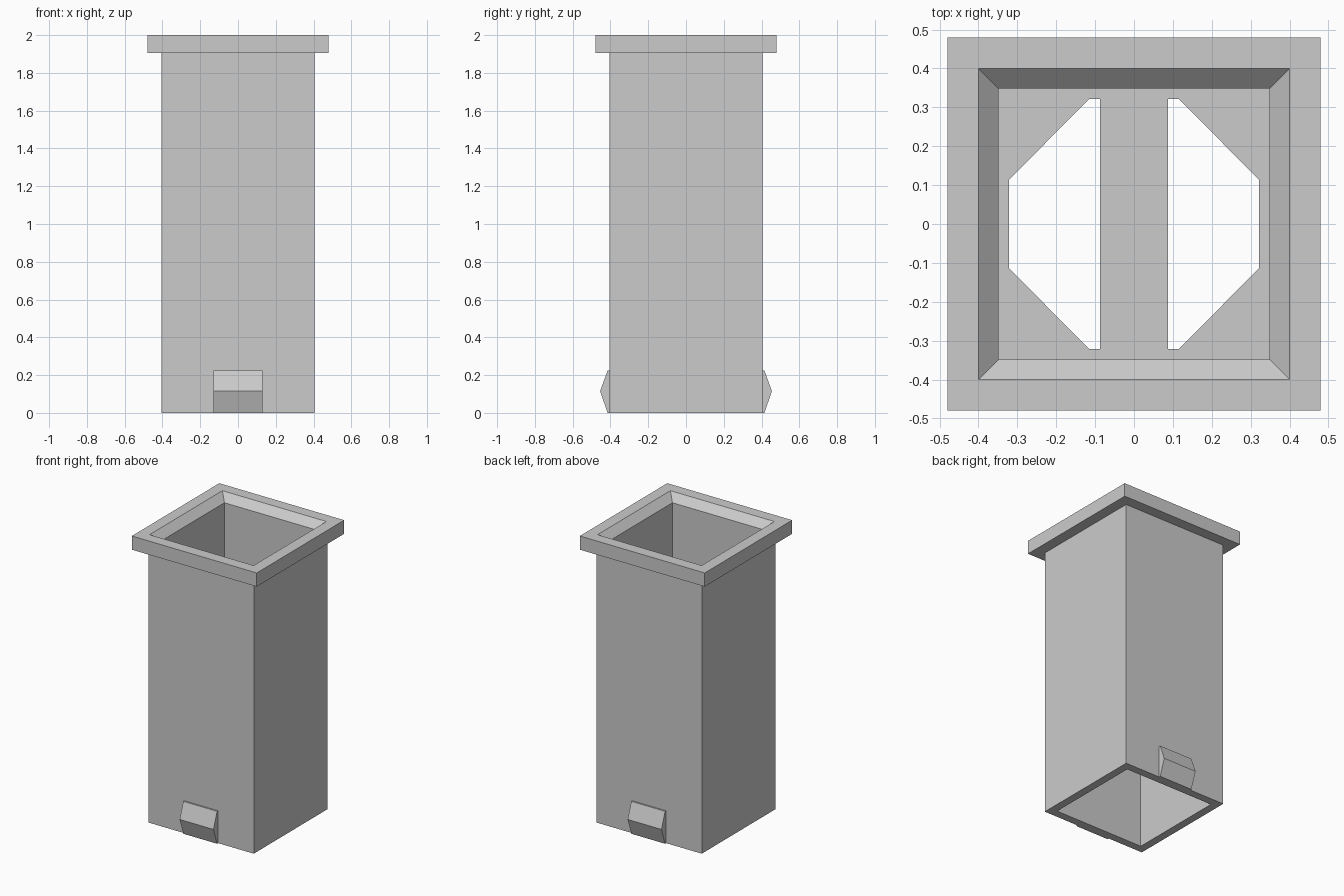
import bpy, bmesh

cube = bpy.data.objects.get("Cube")
if cube:
    bpy.data.objects.remove(cube, do_unlink=True)

grey = bpy.data.materials.new("plain grey")
grey.use_nodes = True
colour = (0.6, 0.6, 0.6, 1)
grey.diffuse_color = colour
grey.node_tree.nodes["Principled BSDF"].inputs["Base Color"].default_value = colour


def finish(bm, name):
    bmesh.ops.recalc_face_normals(bm, faces=bm.faces)
    mesh = bpy.data.meshes.new(name)
    bm.to_mesh(mesh)
    bm.free()
    mesh.materials.append(grey)
    obj = bpy.data.objects.new(name, mesh)
    bpy.context.collection.objects.link(obj)
    return obj


def prism(name, outline, offset):
    """Extrude a closed 3D outline along an offset."""
    bm = bmesh.new()
    face = bm.faces.new([bm.verts.new(p) for p in outline])
    out = bmesh.ops.extrude_face_region(bm, geom=[face])
    moved = [v for v in out["geom"] if isinstance(v, bmesh.types.BMVert)]
    bmesh.ops.translate(bm, verts=moved, vec=offset)
    # Keep the starting cap so the solid is closed
    if face not in bm.faces[:]:
        bmesh.ops.holes_fill(bm, edges=bm.edges)
    return finish(bm, name)


def square_shell(name, profile):
    """Sweep a closed (half width, height) profile round a square."""
    bm = bmesh.new()
    corners = [(-1, -1), (1, -1), (1, 1), (-1, 1)]
    rings = [[bm.verts.new((x * h, y * h, z)) for x, y in corners] for h, z in profile]
    for a, b in zip(rings, rings[1:] + rings[:1]):
        for i in range(4):
            j = (i + 1) % 4
            bm.faces.new((a[i], a[j], b[j], b[i]))
    return finish(bm, name)


# Hollow square tube with an outer rim and a funnelled mouth
square_shell("tube_with_rim", [(0.404, 0), (0.404, 1.905), (0.48, 1.905), (0.48, 2),
                               (0.4, 2), (0.348, 1.95), (0.348, 0)])

# Inner plate with two openings and a bar between them
LOW, HIGH = 0.97, 1.03
W = 0.355
plate = prism("inner_plate", [(-W, -W, LOW), (W, -W, LOW), (W, W, LOW), (-W, W, LOW)],
              (0, 0, HIGH - LOW))
half_octagon = [(0.087, -0.322), (0.115, -0.322), (0.322, -0.113),
                (0.322, 0.113), (0.115, 0.322), (0.087, 0.322)]
for side, label in ((1, "left"), (-1, "right")):
    cutter = prism(label + "_opening_cutter",
                   [(side * x, y, LOW - 0.1) for x, y in half_octagon], (0, 0, 0.3))
    cutter.hide_render = True
    cutter.hide_viewport = True
    cut = plate.modifiers.new(label + " opening", "BOOLEAN")
    cut.operation = "DIFFERENCE"
    cut.solver = "EXACT"
    cut.object = cutter

# Wedge-shaped catches at the foot of the front and back
wedge = [(0.38, 0), (0.415, 0), (0.455, 0.115), (0.415, 0.225), (0.38, 0.225)]
for side, label in ((-1, "front"), (1, "back")):
    prism(label + "_catch", [(-0.13, side * y, z) for y, z in wedge], (0.26, 0, 0))
